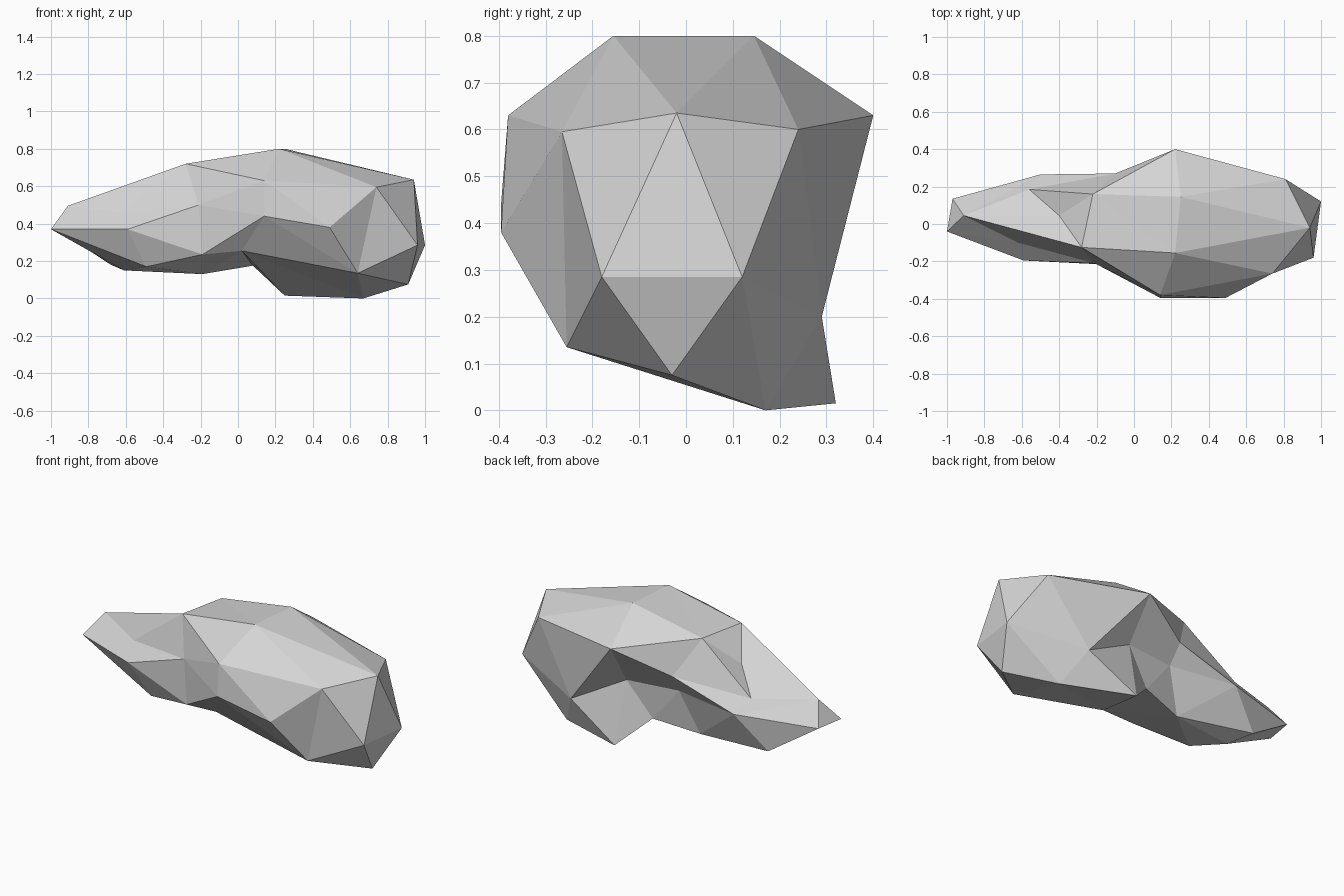
import bpy
import bmesh

# Remove only the default cube
default_cube = bpy.data.objects.get("Cube")
if default_cube:
    bpy.data.objects.remove(default_cube, do_unlink=True)

# Stone colour
stone = bpy.data.materials.new("pale_grey_stone")
stone.use_nodes = True
colour = (0.66, 0.66, 0.66, 1)
stone.diffuse_color = colour
shader = next(n for n in stone.node_tree.nodes if n.type == "BSDF_PRINCIPLED")
shader.inputs["Base Color"].default_value = colour
shader.inputs["Roughness"].default_value = 0.9

bm = bmesh.new()


def ring(*points):
    """Add one cross-section, listed from the underside up the front and down the back."""
    return [bm.verts.new(p) for p in points]


def facet(*corners):
    """Add one flat facet, skipping any that collapses where sections share a corner."""
    if len({tuple(v.co) for v in corners}) == len(corners):
        bm.faces.new(corners)


def lace(left, right, steps):
    """Join two sections with triangles; each letter says which section moves on."""
    i = j = 0
    for step in steps:
        a, b = left[i % len(left)], right[j % len(right)]
        if step == "L":
            i += 1
            facet(a, b, left[i % len(left)])
        else:
            j += 1
            facet(a, b, right[j % len(right)])


# Corners shared by neighbouring sections
shoulder = (-.28, -.125, .72)
crest = (.94, -.02, .635)

# Narrow pointed end
tip = ring((-1, -.04, .37), (-.91, .045, .495), (-.97, .135, .37))

# Slim part behind the point
head = ring((-.61, .055, .15), (-.49, -.12, .17), (-.59, -.195, .37),
            (-.62, -.1, .46), shoulder, (-.4, .045, .57),
            (-.56, .185, .46), (-.5, .265, .38), (-.68, .195, .18))

# Pinched middle
neck = ring((-.19, .135, .13), (-.19, -.215, .235), (-.21, -.21, .5),
            shoulder, (-.22, .16, .72), (-.1, .27, .5), (-.09, .195, .385))

# Tallest section, with the hollow under the back
waist = ring((.08, .2, .175), (.02, -.235, .255), (.14, -.395, .44),
             (.14, -.38, .63), (.22, -.155, .8), (.25, .145, .8),
             (.22, .4, .63), (.23, .235, .38))

# Broad heavy section that reaches the ground
rump = ring((.25, .32, .015), (.67, .17, 0), (.64, -.255, .135),
            (.49, -.395, .38), (.74, -.265, .595), crest,
            (.81, .24, .6), (.56, .29, .2))

# Blunt end
end = ring((.91, -.03, .075), (.96, -.18, .285), crest, (1, .12, .285))

# Skin between the sections
lace(tip, head, "RRRLRRRRLRRL")
lace(head, neck, "LRLRLRLLRLRLRRLL")
lace(neck, waist, "RLRLRLRLRRLRLRL")
lace(waist, rump, "LRRLRLRLRLRLRLRL")
foot, keel, chin, cheek, brow, peak, back, heel = rump
lace([keel, chin, brow, peak, back, heel], end, "LRLRLLRLLR")

# Closing facets at the foot, the cheek and both ends
facet(heel, foot, keel)
facet(chin, cheek, brow)
facet(*tip)
low, near, top, far = end
facet(near, top, far)
facet(near, far, low)

# Weld shared corners and face everything outward
bmesh.ops.remove_doubles(bm, verts=bm.verts[:], dist=0.0005)
bmesh.ops.recalc_face_normals(bm, faces=bm.faces[:])

mesh = bpy.data.meshes.new("rock")
bm.to_mesh(mesh)
bm.free()
mesh.materials.append(stone)
rock = bpy.data.objects.new("rock", mesh)
bpy.context.collection.objects.link(rock)
